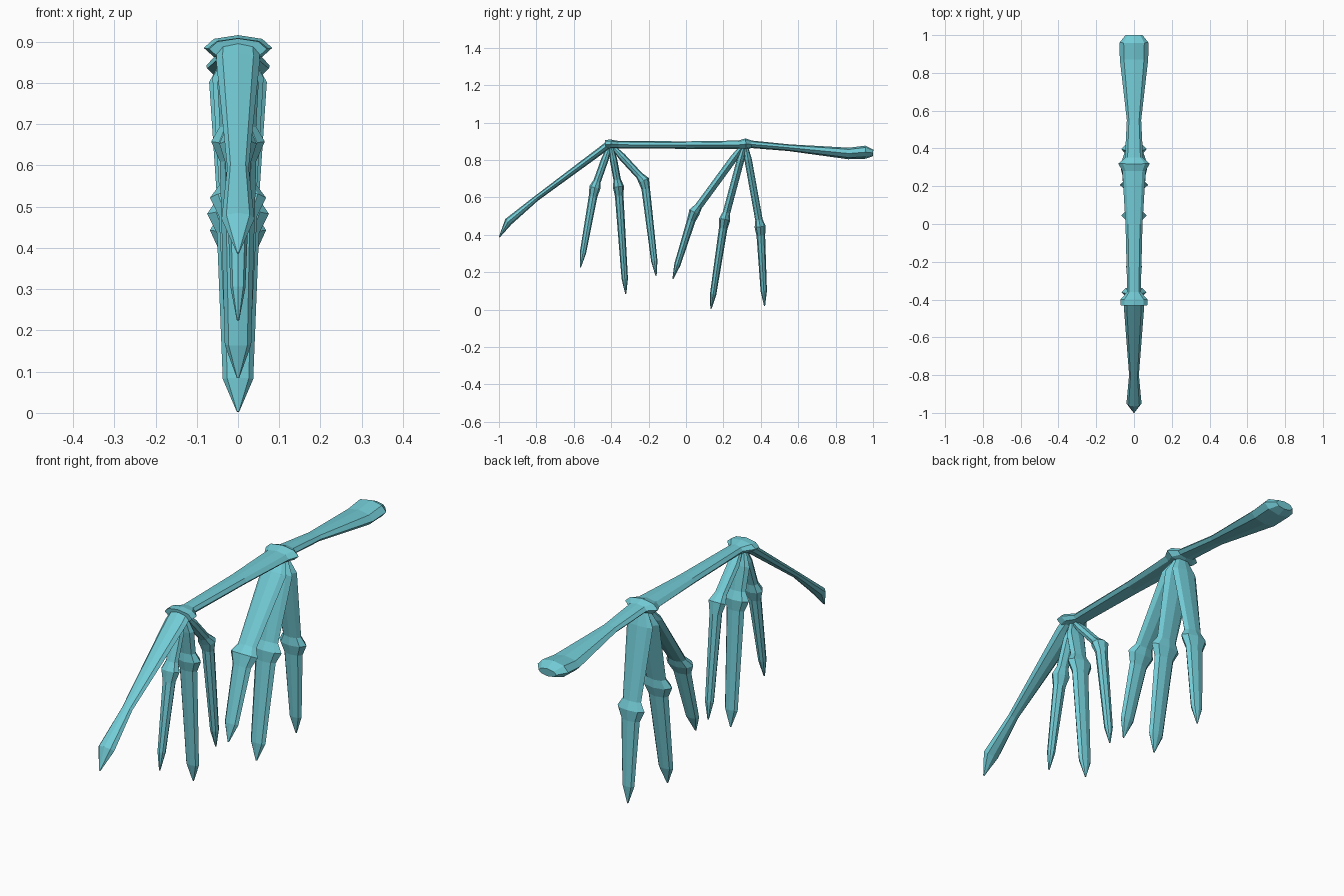
import bpy, bmesh, math
from mathutils import Vector

if "Cube" in bpy.data.objects:
    bpy.data.objects.remove(bpy.data.objects["Cube"])

mat = bpy.data.materials.new("light teal")
mat.diffuse_color = (0.17, 0.60, 0.67, 1)
mat.use_nodes = True
mat.node_tree.nodes["Principled BSDF"].inputs["Base Color"].default_value = mat.diffuse_color


def loft(name, rings, sides=8):
    """Loft flat octagons along a path in the YZ plane; ring = (y, z, half width, half depth)."""
    bm = bmesh.new()
    loops = []
    for i, (y, z, w, d) in enumerate(rings):
        a, b = rings[max(i - 1, 0)], rings[min(i + 1, len(rings) - 1)]
        t = Vector((0, b[0] - a[0], b[1] - a[1])).normalized()
        n = Vector((0, -t.z, t.y))
        loops.append([bm.verts.new(Vector((0, y, z)) + n * d * math.sin(k * 2 * math.pi / sides)
                      + Vector((w * math.cos(k * 2 * math.pi / sides), 0, 0))) for k in range(sides)])
    for p, q in zip(loops, loops[1:]):
        for k in range(sides):
            j = (k + 1) % sides
            bm.faces.new((p[k], p[j], q[j], q[k]))
    bm.faces.new(loops[0][::-1])
    bm.faces.new(loops[-1])
    bmesh.ops.recalc_face_normals(bm, faces=bm.faces[:])
    me = bpy.data.meshes.new(name)
    bm.to_mesh(me)
    bm.free()
    me.materials.append(mat)
    ob = bpy.data.objects.new(name, me)
    bpy.context.collection.objects.link(ob)
    return ob


def leg(name, hub, knee, tip, top, knob, low):
    """Upper bone, flared knee collar, lower bone and pointed foot."""
    hub, knee, tip = Vector(hub), Vector(knee), Vector(tip)
    u, l = (knee - hub).normalized(), (tip - knee).normalized()
    spec = [(hub, top * .45, .012), (hub + u * .07, top, .02),
            (knee - u * .045, knob * .68, .02), (knee - u * .008, knob, .03),
            (knee + l * .04, knob * .68, .023), (tip - l * .08, low, .017),
            (tip, .003, .003)]
    loft(name, [(p.x, p.y, w, d) for p, w, d in spec])


# Back bone with a rounded rear end and two hub collars
loft("spine", [(1.0, .838, .045, .018), (.96, .842, .077, .035), (.87, .835, .075, .031),
               (.55, .866, .038, .018), (.35, .884, .048, .02), (.32, .885, .083, .031),
               (.28, .881, .062, .023), (0, .88, .045, .02), (-.36, .882, .036, .02),
               (-.40, .885, .072, .024), (-.43, .882, .07, .026)])

# Long sloping front spike
loft("front_spike", [(-.405, .888, .05, .022), (-.45, .855, .053, .02), (-.80, .595, .026, .015),
                     (-.95, .47, .04, .022), (-.998, .388, .003, .003)])

# Front leg group
leg("front_leg_a", (-.41, .87), (-.49, .645), (-.565, .225), .03, .045, .018)
leg("front_leg_b", (-.40, .87), (-.36, .65), (-.322, .085), .05, .065, .032)
leg("front_leg_c", (-.39, .87), (-.22, .685), (-.16, .18), .03, .043, .02)

# Rear leg group
leg("rear_leg_a", (.30, .87), (.04, .515), (-.07, .165), .062, .068, .034)
leg("rear_leg_b", (.31, .87), (.205, .475), (.133, .003), .07, .075, .037)
leg("rear_leg_c", (.32, .87), (.398, .435), (.42, .02), .065, .068, .03)
